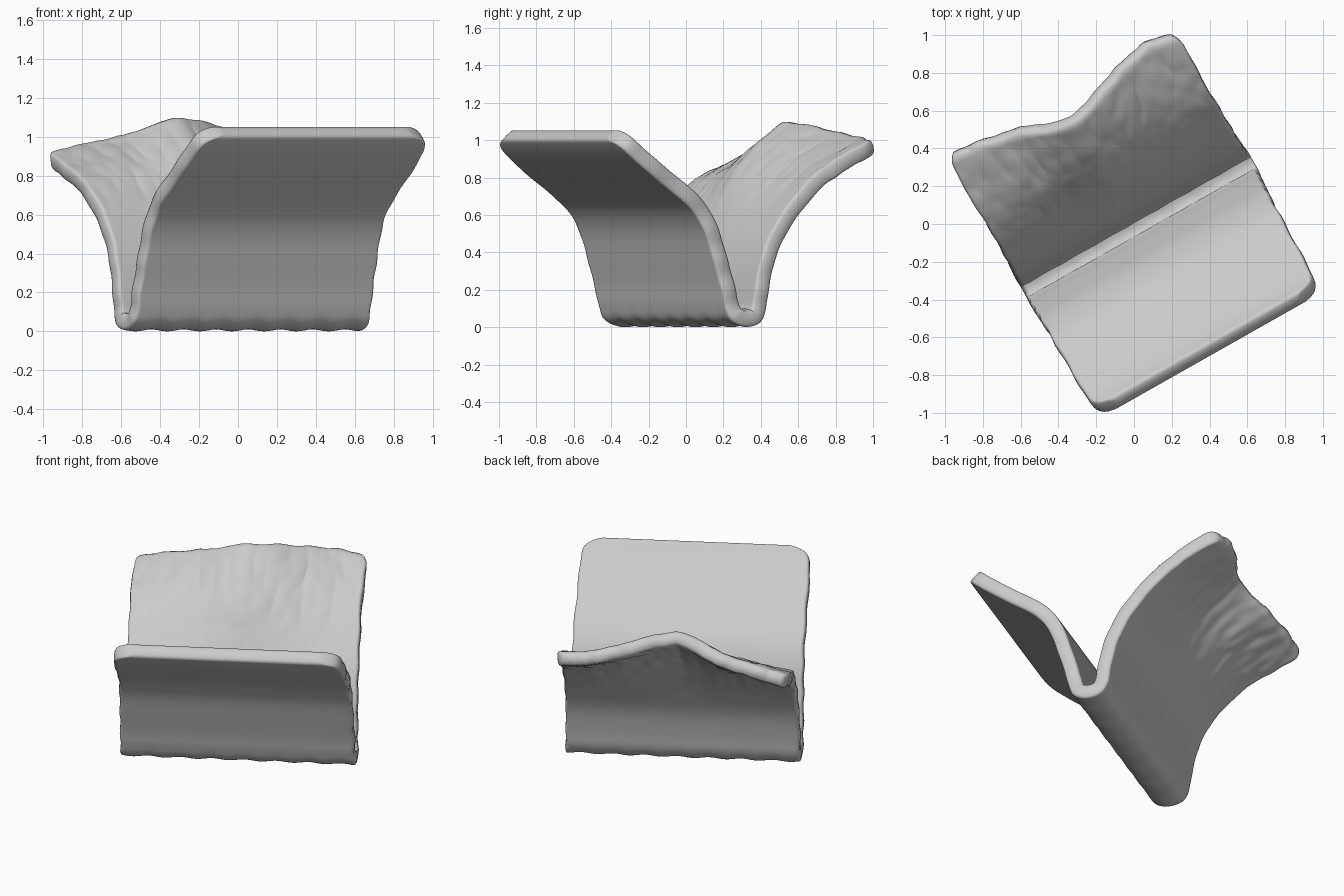
import bpy, bmesh, math
from mathutils import Vector, noise

if "Cube" in bpy.data.objects:
    bpy.data.objects.remove(bpy.data.objects["Cube"])

ANGLE = math.radians(29.5)      # fold direction seen from above
THICK = 0.086
COLS = 72

# Outer profile across the fold (offset, height), front tip to back tip
PROFILE = [(-.815, 1.01), (-.74, .93), (-.59, .81), (-.43, .695), (-.335, .61),
           (-.27, .50), (-.22, .35), (-.18, .22), (-.155, .12), (-.12, .045),
           (-.04, .010), (.05, .025), (.095, .09), (.115, .20), (.155, .36),
           (.23, .51), (.33, .64), (.445, .755), (.59, .845), (.76, .925)]
# Back tip along the width: (position, offset, height)
BACK_EDGE = [(-.70, .825, .845), (-.50, .80, .895), (-.25, .755, .955), (-.12, .70, 1.015),
             (-.01, .675, 1.05), (.12, .71, 1.035), (.32, .785, .99), (.52, .83, .955),
             (.70, .785, .93)]


def spline(points, steps):
    """Catmull-Rom curve through the points."""
    p = [Vector(q) for q in points]
    p = [2 * p[0] - p[1]] + p + [2 * p[-1] - p[-2]]
    out = []
    for i in range(1, len(p) - 2):
        a, b, c, d = p[i - 1:i + 3]
        for k in range(steps):
            t = k / steps
            out.append(.5 * (2 * b + (c - a) * t + (2 * a - 5 * b + 4 * c - d) * t * t
                             + (3 * b - a - 3 * c + d) * t ** 3))
    return out + [p[-2]]


def back_edge(u):
    """Offset and height of the uneven back tip at a position along the fold."""
    for (u0, v0, z0), (u1, v1, z1) in zip(BACK_EDGE, BACK_EDGE[1:]):
        if u <= u1:
            t = max(0, (u - u0) / (u1 - u0))
            return v0 + (v1 - v0) * t, z0 + (z1 - z0) * t
    return BACK_EDGE[-1][1:]


def corner_inset(dist, r):
    """How far the side edge retreats near a rounded corner."""
    return r - math.sqrt(r * r - (r - dist) ** 2) if dist < r else 0


curve = spline(PROFILE, 4)
arc = [0]
for a, b in zip(curve, curve[1:]):
    arc.append(arc[-1] + (b - a).length)
total = arc[-1]
lowest = min(range(len(curve)), key=lambda i: curve[i].y)
d = Vector((math.cos(ANGLE), math.sin(ANGLE), 0))
n = Vector((-math.sin(ANGLE), math.cos(ANGLE), 0))

bm = bmesh.new()
rows = []
for i, p in enumerate(curve):
    dist = arc[i]
    half = .70 - .018 * min(1, p.y)
    half -= corner_inset(dist, .13) + corner_inset(total - dist, .03)
    # back panel: weight grows towards its tip
    w = max(0, (p.y - .45) / .475) ** 1.6 if i > lowest else 0
    row = []
    for j in range(COLS + 1):
        s = j / COLS * 2 - 1
        u = .01 + s * (half + .004 * math.sin(p.y * 40))
        v, z = p
        ev, ez = back_edge(u)
        v += (ev - PROFILE[-1][0]) * w
        z += (ez - PROFILE[-1][1]) * w
        # dimples on the upper back panel, ripples under the fold
        bump = noise.noise(Vector((u * 17, v * 17, z * 17))) * .010 * min(1, w * 2)
        v -= bump * .6
        z += bump
        z += .006 * math.sin(u * 33) * max(0, 1 - p.y / .12)
        row.append(bm.verts.new(d * u + n * v + Vector((0, 0, z))))
    rows.append(row)
for r0, r1 in zip(rows, rows[1:]):
    for j in range(COLS):
        bm.faces.new((r0[j], r0[j + 1], r1[j + 1], r1[j]))
bm.normal_update()

# Folded sheet with rounded rim
mesh = bpy.data.meshes.new("folded_sheet")
bm.to_mesh(mesh)
bm.free()
sheet = bpy.data.objects.new("folded_sheet", mesh)
bpy.context.collection.objects.link(sheet)
sheet.location.z = -.004

grey = bpy.data.materials.new("plain_grey")
grey.diffuse_color = (.6, .6, .6, 1)
grey.use_nodes = True
grey.node_tree.nodes["Principled BSDF"].inputs["Base Color"].default_value = grey.diffuse_color
mesh.materials.append(grey)

solid = sheet.modifiers.new("thickness", 'SOLIDIFY')
solid.thickness = THICK
solid.offset = 1                # grow along the normals, into the fold
round_rim = sheet.modifiers.new("round_rim", 'SUBSURF')
round_rim.levels = round_rim.render_levels = 1
for f in mesh.polygons:
    f.use_smooth = True
